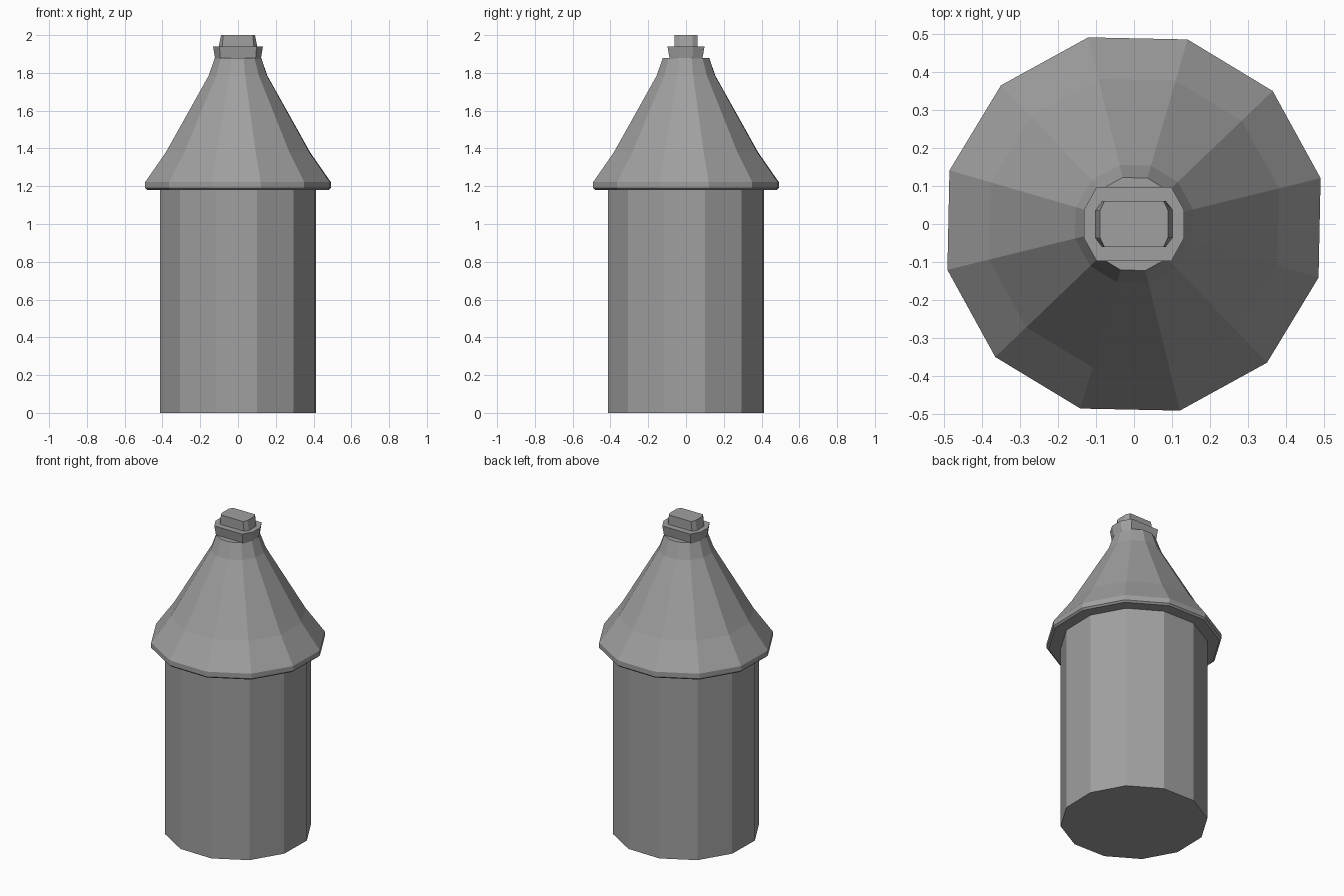
import bpy
from math import cos, sin, radians

cube = bpy.data.objects.get("Cube")
if cube:
    bpy.data.objects.remove(cube, do_unlink=True)

stone = bpy.data.materials.new("stone_grey")
stone.use_nodes = True
GREY = (0.35, 0.35, 0.35, 1)
stone.diffuse_color = GREY
stone.node_tree.nodes["Principled BSDF"].inputs["Base Color"].default_value = GREY

SIDES = 12
TURN = 13.8


def loft(name, rings):
    """Skin a closed solid through rings of equal point count."""
    n = len(rings[0])
    verts = [p for ring in rings for p in ring]
    faces = [tuple(reversed(range(n))), tuple(range(len(verts) - n, len(verts)))]
    for k in range(len(rings) - 1):
        for i in range(n):
            j = (i + 1) % n
            faces.append((k * n + i, k * n + j, (k + 1) * n + j, (k + 1) * n + i))
    mesh = bpy.data.meshes.new(name)
    mesh.from_pydata(verts, [], faces)
    mesh.materials.append(stone)
    obj = bpy.data.objects.new(name, mesh)
    bpy.context.collection.objects.link(obj)
    return obj


def polygon(radius, z):
    angles = [radians(TURN + i * 360 / SIDES) for i in range(SIDES)]
    return [(radius * cos(a), radius * sin(a), z) for a in angles]


def chamfered(x, y, inner_x, inner_y, z):
    """Rectangle with cut corners, counter-clockwise."""
    return [(x, -inner_y, z), (x, inner_y, z), (inner_x, y, z), (-inner_x, y, z),
            (-x, inner_y, z), (-x, -inner_y, z), (-inner_x, -y, z), (inner_x, -y, z)]


# Round tower wall
loft("tower_wall", [polygon(0.425, 0), polygon(0.425, 1.19)])

# Flared roof with a thick eave
roof_profile = [(0.495, 1.18), (0.506, 1.19), (0.506, 1.222),
                (0.393, 1.38), (0.16, 1.785), (0.126, 1.88)]
loft("roof", [polygon(r, z) for r, z in roof_profile])

# Ridge cap and finial block
loft("ridge_cap", [chamfered(0.12, 0.086, 0.093, 0.035, 1.87),
                   chamfered(0.132, 0.098, 0.098, 0.037, 1.94)])
loft("finial", [chamfered(0.104, 0.06, 0.085, 0.035, 1.93),
                chamfered(0.09, 0.06, 0.078, 0.035, 2.0)])
